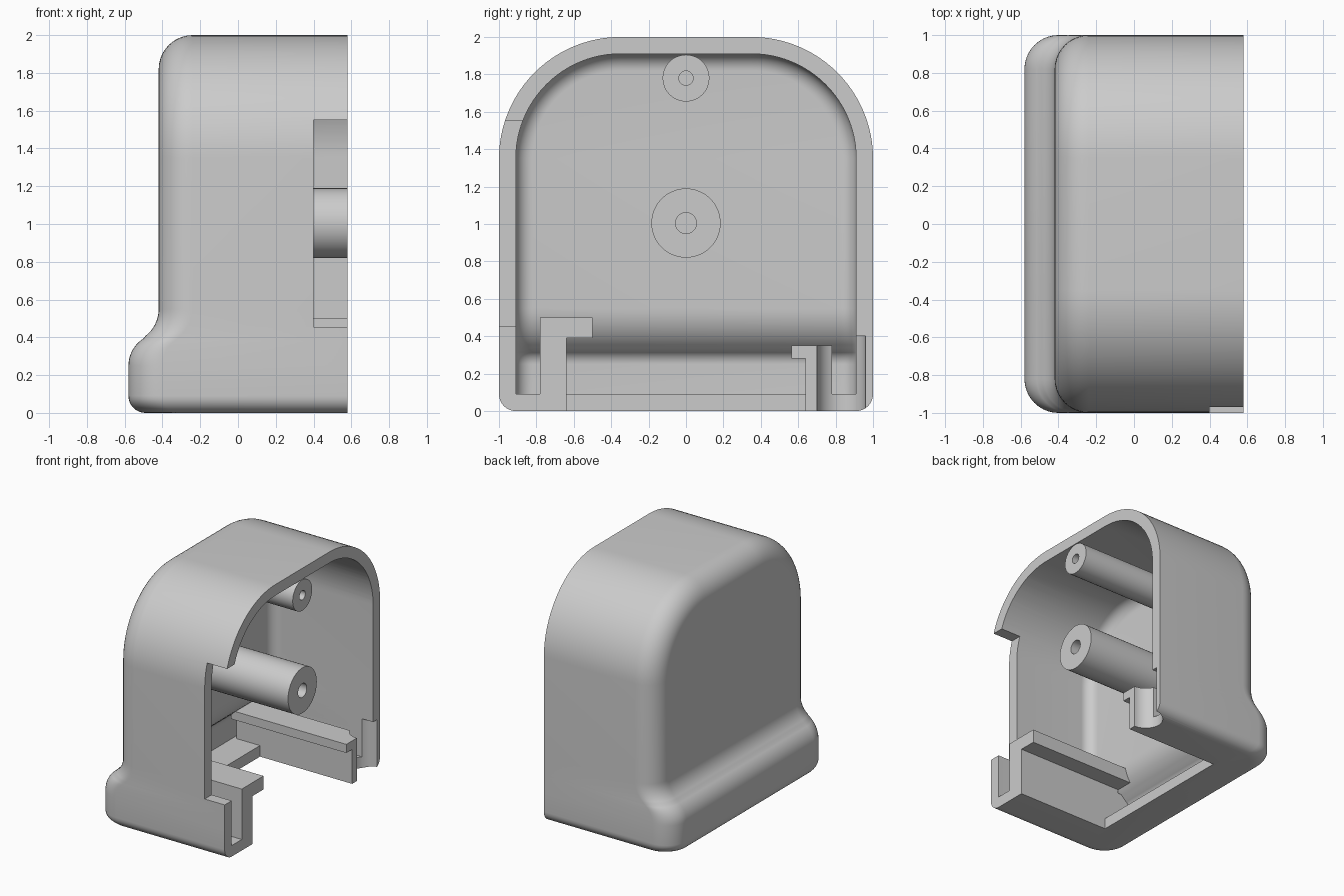
import bpy, bmesh, math
from mathutils import Matrix

if "Cube" in bpy.data.objects:
    bpy.data.objects.remove(bpy.data.objects["Cube"])

WALL = 0.09
OPEN_X = 0.58   # plane of the open side

grey = bpy.data.materials.new("light_grey")
grey.diffuse_color = (0.6, 0.6, 0.6, 1)
grey.use_nodes = True
grey.node_tree.nodes["Principled BSDF"].inputs["Base Color"].default_value = grey.diffuse_color


def finish(name, bm):
    bmesh.ops.recalc_face_normals(bm, faces=bm.faces)
    me = bpy.data.meshes.new(name)
    bm.to_mesh(me)
    bm.free()
    ob = bpy.data.objects.new(name, me)
    bpy.context.collection.objects.link(ob)
    me.materials.append(grey)
    return ob


def box(name, x0, x1, y0, y1, z0, z1):
    bm = bmesh.new()
    m = Matrix.Translation(((x0 + x1) / 2, (y0 + y1) / 2, (z0 + z1) / 2))
    bmesh.ops.create_cube(bm, size=1, matrix=m @ Matrix.Diagonal((x1 - x0, y1 - y0, z1 - z0, 1)))
    return finish(name, bm)


def cylinder(name, r, centre, length, along_x=True):
    bm = bmesh.new()
    m = Matrix.Translation(centre)
    if along_x:
        m = m @ Matrix.Rotation(math.pi / 2, 4, 'Y')
    bmesh.ops.create_cone(bm, cap_ends=True, segments=48, radius1=r, radius2=r, depth=length, matrix=m)
    return finish(name, bm)


def extrude_x(name, profile, x0, x1):
    """Prism with a (y, z) outline running along x."""
    bm = bmesh.new()
    a = [bm.verts.new((x0, y, z)) for y, z in profile]
    b = [bm.verts.new((x1, y, z)) for y, z in profile]
    bm.faces.new(a)
    bm.faces.new(b)
    n = len(a)
    for i in range(n):
        bm.faces.new((a[i], a[(i + 1) % n], b[(i + 1) % n], b[i]))
    return finish(name, bm)


def combine(ob, other, op='DIFFERENCE', keep=False):
    mod = ob.modifiers.new("bool", 'BOOLEAN')
    mod.operation, mod.solver, mod.object = op, 'EXACT', other
    bpy.context.view_layer.objects.active = ob
    bpy.ops.object.modifier_apply(modifier=mod.name)
    if not keep:
        bpy.data.objects.remove(other, do_unlink=True)


def housing(name, t, fillet, back):
    """Arched body with a bulging foot, inset by t, as a closed solid."""
    pts = []   # front x, half width, z, inset direction (y, z)
    if t == 0:   # rounded bottom edge
        for i in range(9):
            a = math.pi / 2 * i / 8
            pts.append((-0.49 - 0.09 * math.sin(a), 0.91 + 0.09 * math.sin(a), 0.09 - 0.09 * math.cos(a), 1, 0))
    else:
        pts.append((-0.58 + t, 1 - t, t, 1, 0))
    s = math.radians(57.7)
    for i in range(11):   # convex top of the foot
        a = s * i / 10
        pts.append((-0.41 - (0.17 - t) * math.cos(a), 1 - t, 0.25 + (0.17 - t) * math.sin(a), 1, 0))
    for i in range(1, 11):   # concave blend into the front wall
        a = s * (1 - i / 10)
        pts.append((-0.60 + (0.18 + t) * math.cos(a), 1 - t, 0.55 - (0.18 + t) * math.sin(a), 1, 0))
    for i in range(25):   # arched shoulder
        a = math.pi / 2 * i / 24
        c, d = math.cos(a), math.sin(a)
        pts.append((-0.42 + t, 0.35 + (0.65 - t) * c, 1.35 + (0.65 - t) * d, c, d))

    rings = [None] + [math.pi / 2 * k / 10 for k in range(11)]
    bm = bmesh.new()
    grid = []
    for th in rings:
        row = []
        for fx, w, z, ny, nz in pts:
            if th is None:
                x, d = back, 0
            else:
                x, d = fx + fillet * (1 - math.sin(th)), fillet * (1 - math.cos(th))
            row.append([bm.verts.new((x, sgn * (w - d * ny), z - d * nz)) for sgn in (-1, 1)])
        grid.append(row)
    n = len(pts)
    for k in range(len(rings) - 1):
        g, h = grid[k], grid[k + 1]
        for j in range(n - 1):
            for q in (0, 1):
                bm.faces.new((g[j][q], g[j + 1][q], h[j + 1][q], h[j][q]))
        for j in (0, n - 1):   # floor and roof
            bm.faces.new((g[j][0], g[j][1], h[j][1], h[j][0]))
    for row in (grid[0], grid[-1]):   # end caps
        for j in range(n - 1):
            bm.faces.new((row[j][0], row[j][1], row[j + 1][1], row[j + 1][0]))
    return finish(name, bm)


# Hollow shell
shell = housing("shell", 0, 0.18, OPEN_X)
combine(shell, housing("cavity", WALL, 0.09, 0.8))
# Opening in the floor and notch in the side wall
combine(shell, box("floor_cut", -0.25, 0.8, -0.64, 0.64, -0.1, 0.2))
combine(shell, box("side_cut", 0.40, 0.8, -1.2, -0.8, 0.455, 1.55))

# Hooked rails beside the floor opening
front_rail = extrude_x("front_rail", [(-0.78, 0.05), (-0.64, 0.05), (-0.64, 0.39), (-0.50, 0.39),
                                      (-0.50, 0.50), (-0.78, 0.50)], -0.38, OPEN_X)
front_foot = box("front_rail_end", -0.52, -0.38, -0.78, -0.64, 0.05, 0.36)
back_rail = extrude_x("back_rail", [(0.78, 0.05), (0.64, 0.05), (0.64, 0.28), (0.565, 0.28),
                                    (0.565, 0.35), (0.78, 0.35)], -0.46, OPEN_X)

# Round pocket at the open end, next to the back rail
pocket = cylinder("pocket_cut", 0.13, (OPEN_X, 0.83, 0.15), 0.5, along_x=False)
combine(shell, pocket, keep=True)
combine(back_rail, pocket)

# Screw posts with blind holes
posts = []
for name, z, r, hole in (("middle_post", 1.005, 0.185, 0.056), ("top_post", 1.78, 0.125, 0.038)):
    post = cylinder(name, r, ((OPEN_X - 0.37) / 2, 0, z), OPEN_X + 0.37)
    combine(post, cylinder("hole_cut", hole, (0.4, 0, z), 0.6))
    posts.append(post)

# Smooth curves, sharp edges
bpy.ops.object.select_all(action='DESELECT')
for ob in [shell, front_rail, front_foot, back_rail] + posts:
    ob.select_set(True)
bpy.context.view_layer.objects.active = shell
bpy.ops.object.shade_smooth_by_angle(angle=math.radians(30))
